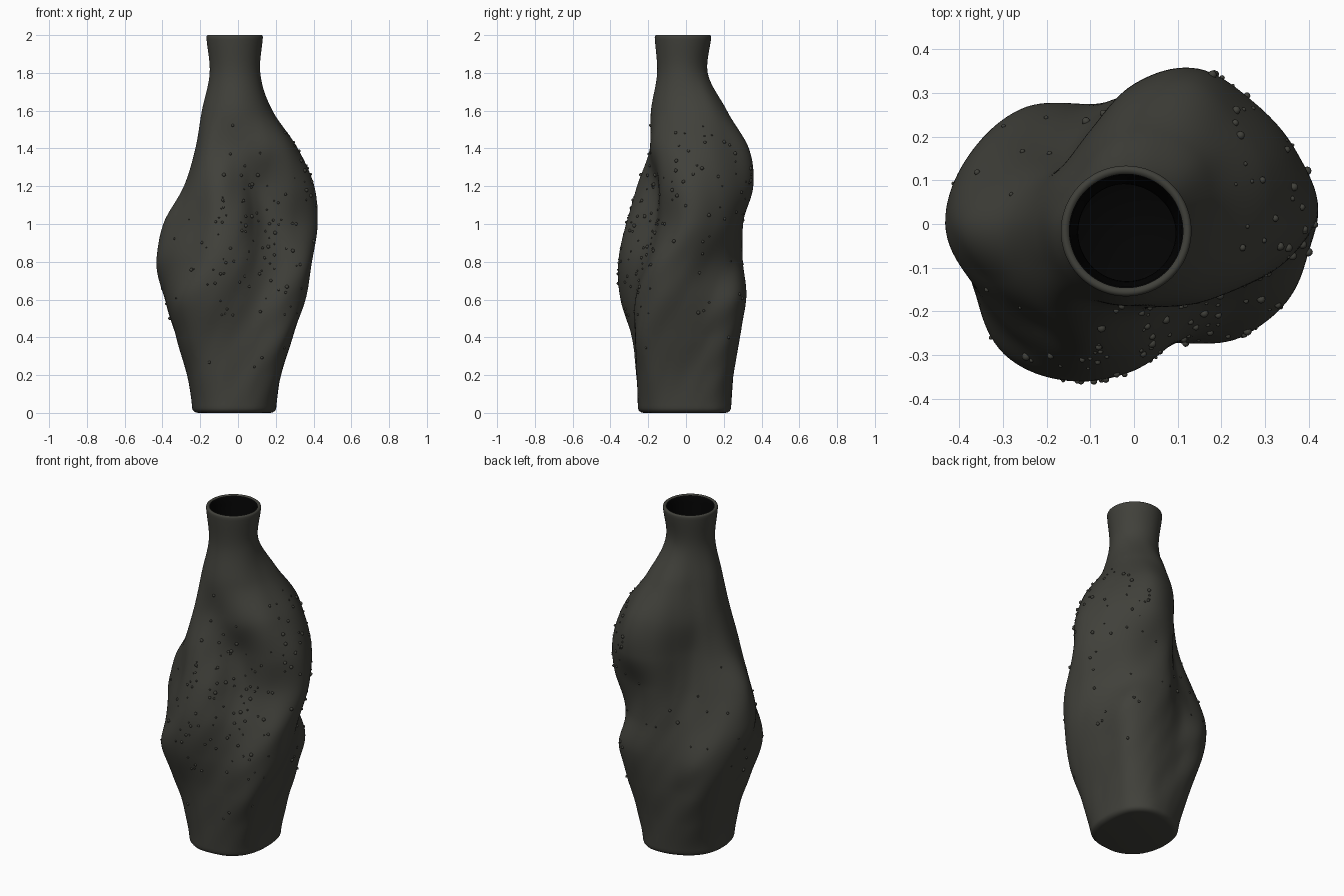
import bpy, bmesh, math, random
from mathutils import Vector, Matrix

if "Cube" in bpy.data.objects:
    bpy.data.objects.remove(bpy.data.objects["Cube"])

random.seed(7)
TAU = 2 * math.pi


def material(name, rgb):
    m = bpy.data.materials.new(name)
    m.diffuse_color = (*rgb, 1)
    m.use_nodes = True
    m.node_tree.nodes["Principled BSDF"].inputs["Base Color"].default_value = m.diffuse_color
    return m


glaze = material("dark olive glaze", (0.052, 0.052, 0.043))
inside = material("black interior", (0.001, 0.001, 0.001))

# Body radius in hundredths at 16 directions (from +x, anticlockwise), z = 0 to 1.6
BODY = [
    [20, 21, 23.5, 24.5, 23.5, 23, 23.5, 24, 24, 25, 26.5, 26.5, 25, 24.5, 23, 21],
    [22.5, 24, 27, 26.5, 25, 26.5, 28.5, 28, 27, 28, 29.5, 28, 26, 27.5, 28, 24.5],
    [28.5, 28.5, 32.5, 30.5, 28, 28.5, 34.5, 34, 32.5, 34.5, 35.5, 31, 27.5, 29, 34.5, 31],
    [34, 33, 37, 34.3, 30, 29, 37, 40, 38.5, 39.5, 42, 37.5, 31, 29, 36, 38],
    [38.5, 34, 32.5, 31.5, 29.5, 26, 29, 39.5, 43.2, 39, 37.5, 38.2, 33.5, 28, 30, 39.5],
    [41.8, 40, 36.5, 32, 29.5, 24, 23, 31, 39.5, 35, 32, 33.5, 30, 23, 22.5, 31.5],
    [40, 40, 39, 38.3, 32, 23.5, 20.5, 24.5, 28.5, 28.5, 28.5, 28, 22.5, 18.5, 20.5, 32],
    [31.3, 33, 33.5, 35.5, 30.5, 24, 21, 21.5, 22.5, 23, 23.5, 20.5, 19, 20.5, 24.5, 29.3],
    [18, 19.5, 21.5, 22, 21.5, 19, 17, 17.5, 19, 19.5, 19.5, 19, 18.5, 18, 17.8, 17.7],
]


def circle_row(cx, cy, r):
    # polar radius, seen from the axis, of an off-centre circle
    row = []
    for i in range(16):
        a = TAU * i / 16
        d = cx * math.cos(a) + cy * math.sin(a)
        row.append(100 * (d + math.sqrt(d * d - cx * cx - cy * cy + r * r)))
    return row


ROWS = BODY + [circle_row(-.016, -.019, .134), circle_row(-.018, -.016, .15)]


def cubic(p0, p1, p2, p3, t):
    return p1 + .5 * t * (p2 - p0 + t * (2 * p0 - 5 * p1 + 4 * p2 - p3
                                         + t * (3 * (p1 - p2) + p3 - p0)))


def twist(g):
    # how far the ridges have turned (in sixteenths) by row g; fades out above mid height
    if g < 4:
        return .6 * g
    h = min(g - 4, 2)
    return 2.4 + .6 * (h - h * h / 4)


def radius(a, z):
    g = min(max(z / .2, 0), 9.9999)
    j = int(g)
    col = []
    for k in range(j - 1, j + 3):
        row = ROWS[min(max(k, 0), len(ROWS) - 1)]
        f = (a / TAU * 16 + twist(min(max(k, 0), 10)) - twist(g)) % 16
        i, t = int(f), f - int(f)
        col.append(cubic(*[row[(i + n) % 16] for n in (-1, 0, 1, 2)], t))
    return cubic(*col, g - j) / 100


def point(a, z, inset=0.0):
    r = radius(a, z) - inset
    return Vector((r * math.cos(a), r * math.sin(a), z))


def finish(bm, name, mats):
    me = bpy.data.meshes.new(name)
    bm.to_mesh(me)
    bm.free()
    for m in mats:
        me.materials.append(m)
    ob = bpy.data.objects.new(name, me)
    bpy.context.collection.objects.link(ob)
    me.shade_smooth()
    return ob


# Vase: rings run up the outside, over the rounded lip and down the inside
SEG = 160
path = [(0.0, .03), (0.002, .018), (.008, .008), (.016, .002)]
path += [(.025 + i * 1.965 / 130, 0) for i in range(131)]
path += [(1.996, .002), (2.0, .007), (2.0, .013), (1.996, .019)]
lip_rings = len(path)
path += [(1.985 - i * 1.955 / 70, .022) for i in range(71)]

bm = bmesh.new()
rings = [[bm.verts.new(point(TAU * s / SEG, z, d)) for s in range(SEG)] for z, d in path]
for k in range(len(rings) - 1):
    lo, hi = rings[k], rings[k + 1]
    for s in range(SEG):
        n = (s + 1) % SEG
        f = bm.faces.new((lo[s], lo[n], hi[n], hi[s]))
        f.material_index = 1 if k >= lip_rings - 1 else 0
bm.faces.new(rings[0][::-1])
bm.faces.new(rings[-1]).material_index = 1
finish(bm, "twisted_vase", [glaze, inside])

# Droplets: small beads half sunk in the surface, in loose patches
# (direction, spread in degrees, height, spread in height, count)
PATCHES = [(-70, 35, .9, .32, 70), (25, 32, 1.3, .16, 40), (-15, 35, .75, .35, 24),
           (-130, 25, .75, .3, 14), (150, 30, .75, .3, 12), (80, 30, .6, .3, 8)]
bm = bmesh.new()
for az, da, zc, dz, count in PATCHES:
    for _ in range(count):
        a = math.radians(az + da * random.uniform(-1.2, 1.2))
        z = min(max(random.gauss(zc, dz * .8), .08), 1.62)
        size = random.choice((.004, .005, .006, .007, .008, .010))
        p = point(a, z)
        normal = (point(a + .02, z) - point(a - .02, z)).cross(
            point(a, z + .02) - point(a, z - .02)).normalized()
        turn = normal.to_track_quat('Z', 'Y').to_matrix().to_4x4()
        bmesh.ops.create_icosphere(
            bm, subdivisions=2, radius=size,
            matrix=Matrix.Translation(p + normal * size * .15) @ turn)
finish(bm, "water_droplets", [glaze])
